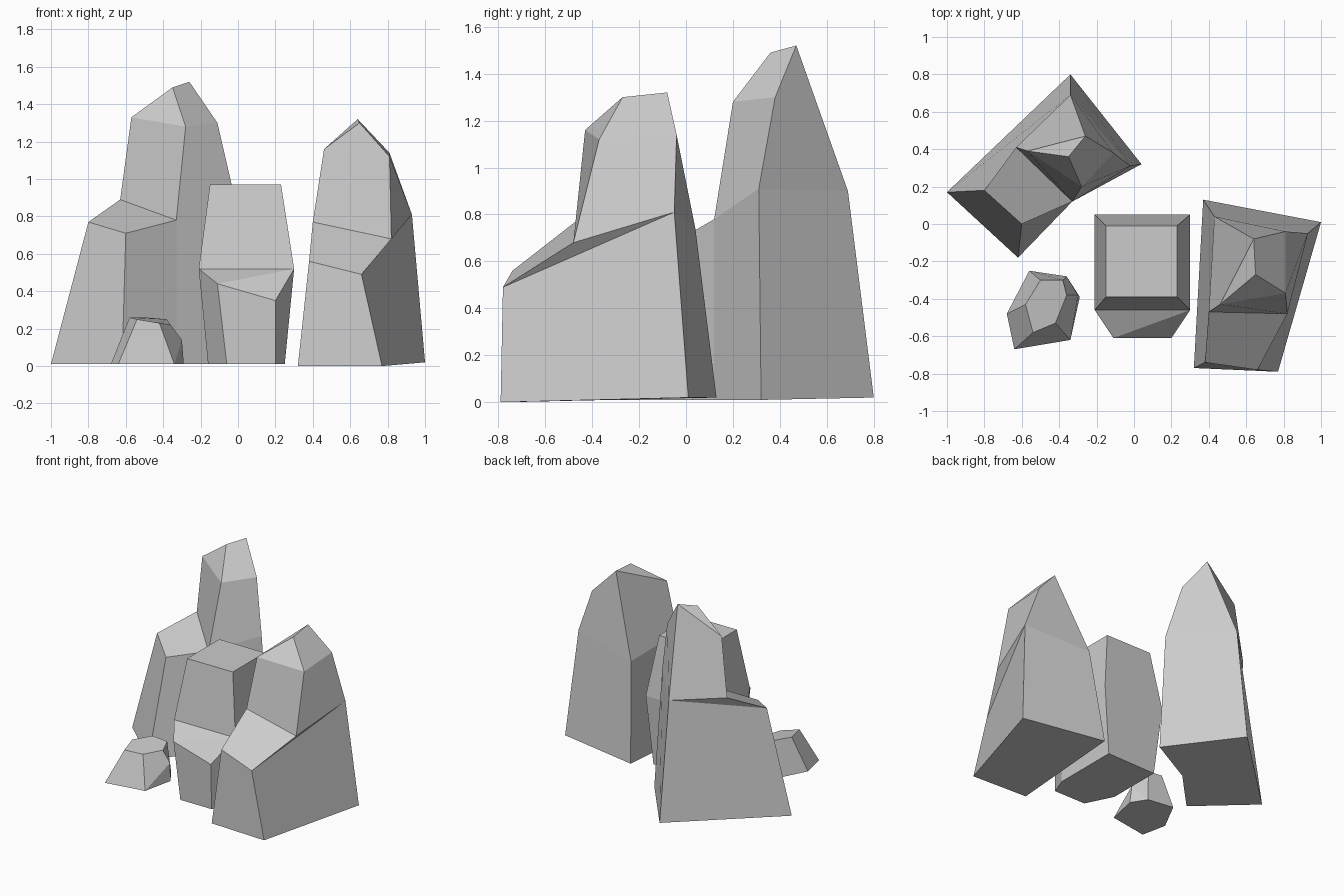
import bpy
import bmesh

default_cube = bpy.data.objects.get("Cube")
if default_cube:
    bpy.data.objects.remove(default_cube, do_unlink=True)

KEEP = "keep the corner of the ring below"
SAME = "share the previous corner of this ring"


def make_material(name, color):
    material = bpy.data.materials.new(name)
    material.use_nodes = True
    material.diffuse_color = color
    shader = next(n for n in material.node_tree.nodes if n.type == "BSDF_PRINCIPLED")
    shader.inputs["Base Color"].default_value = color
    shader.inputs["Roughness"].default_value = 0.9
    return material


def add_face(bm, corners):
    """Add a face, dropping repeated corners and collapsed faces."""
    distinct = list(dict.fromkeys(corners))
    if len(distinct) > 2:
        bm.faces.new(distinct)


def make_rock(name, material, *rings):
    """Loft a faceted rock through rings of corners, listed clockwise from above."""
    bm = bmesh.new()
    below = None
    for ring in rings:
        current = []
        for i, corner in enumerate(ring):
            if corner is KEEP:
                current.append(below[i])
            elif corner is SAME:
                current.append(current[-1])
            else:
                current.append(bm.verts.new(corner))
        if below is None:
            add_face(bm, current)
        else:
            for i in range(len(ring)):
                j = (i + 1) % len(ring)
                add_face(bm, [below[i], below[j], current[j], current[i]])
        below = current
    add_face(bm, below)
    bmesh.ops.recalc_face_normals(bm, faces=bm.faces)

    mesh = bpy.data.meshes.new(name)
    bm.to_mesh(mesh)
    bm.free()
    mesh.materials.append(material)
    rock = bpy.data.objects.new(name, mesh)
    bpy.context.collection.objects.link(rock)
    return rock


stone = make_material("stone_grey", (0.6, 0.6, 0.6, 1))

# Tall rock at the back, with a ledge on its outer side
make_rock(
    "tall_back_rock", stone,
    [(-.34, .8, .02), (.04, .32, .01), (-.33, .12, .01), (-.62, -.18, .01), (-1, .17, .01)],
    [(-.34, .69, .9), (-.02, .31, .91), (-.33, .12, .78), (-.6, 0, .71), (-.8, .18, .77)],
    [KEEP, KEEP, KEEP, SAME, (-.63, .41, .89)],
    [(-.26, .47, 1.52), (-.11, .38, 1.3), (-.28, .2, 1.28), SAME, (-.57, .39, 1.33)],
    [KEEP, SAME, (-.35, .36, 1.49), SAME, SAME],
)

# Flat-topped middle rock, with a sloping step in front
make_rock(
    "middle_rock", stone,
    [(-.16, .02, .01), (.25, .03, .01), (.25, -.47, .01),
     (.2, -.6, .01), (-.06, -.6, .01), (-.16, -.4, .01)],
    [(-.21, .05, .52), (.3, .05, .52), (.3, -.46, .52),
     (.2, -.61, .35), (-.11, -.61, .44), (-.21, -.46, .52)],
    [KEEP, KEEP, KEEP, SAME, SAME, KEEP],
    [(-.15, -.01, .97), (.23, -.01, .97), (.23, -.39, .97), SAME, SAME, (-.15, -.39, .97)],
)

# Wide side rock, with a low front ledge and a short ridge
make_rock(
    "wide_side_rock", stone,
    [(.37, .13, .02), (1, .01, .02), (.77, -.79, 0), (.32, -.77, 0)],
    [(.43, .04, .74), (.93, -.05, .81), (.66, -.78, .49), (.38, -.74, .56)],
    [KEEP, KEEP, (.82, -.48, .68), (.4, -.47, .77)],
    [(.64, -.08, 1.32), (.81, -.04, 1.14), (.81, -.37, 1.12), (.46, -.43, 1.16)],
    [KEEP, SAME, (.65, -.27, 1.3), SAME],
)

# Small boulder in front, with one chipped corner
make_rock(
    "small_boulder", stone,
    [(-.56, -.25, .01), (-.36, -.28, .01), (-.29, -.39, .01),
     (-.34, -.62, .01), (-.64, -.67, .01), (-.68, -.48, .01)],
    [KEEP, KEEP, (-.3, -.38, .14), KEEP, KEEP, KEEP],
    [(-.5, -.3, .26), (-.38, -.3, .25), (-.36, -.38, .22),
     (-.42, -.53, .23), (-.54, -.58, .25), (-.58, -.43, .26)],
)
